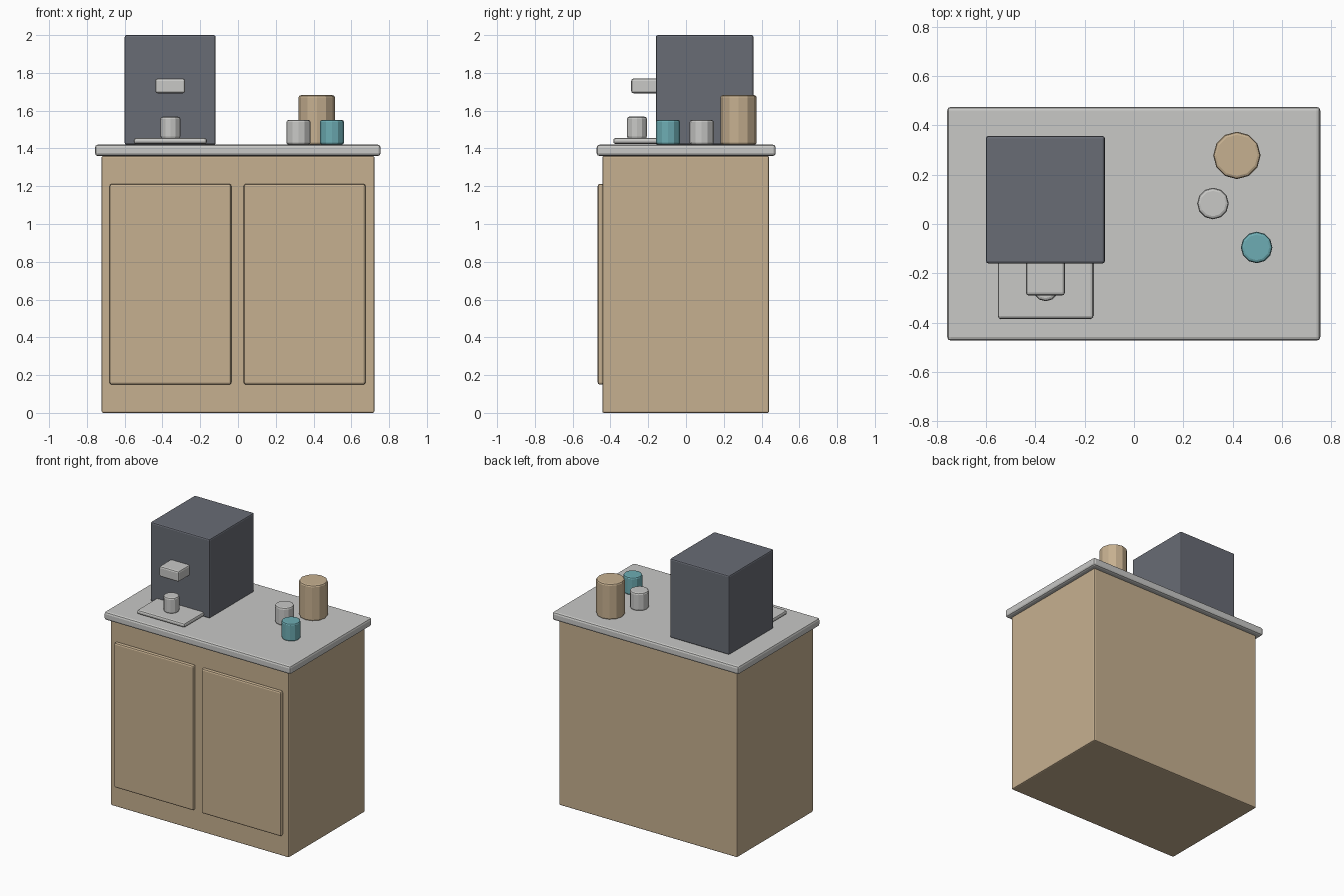
import bpy
import math

if "Cube" in bpy.data.objects:
    bpy.data.objects.remove(bpy.data.objects["Cube"])


def material(name, rgb):
    m = bpy.data.materials.new(name)
    m.diffuse_color = (*rgb, 1)
    m.use_nodes = True
    m.node_tree.nodes["Principled BSDF"].inputs["Base Color"].default_value = m.diffuse_color
    return m


WOOD = material("tan_wood", (0.565, 0.434, 0.279))
STONE = material("light_grey", (0.58, 0.58, 0.565))
DARK = material("dark_grey", (0.14, 0.15, 0.178))
TEAL = material("teal", (0.153, 0.413, 0.451))


def finish(obj, name, mat, bevel):
    obj.name = name
    obj.data.materials.append(mat)
    bpy.ops.object.transform_apply(location=False, rotation=False, scale=True)
    mod = obj.modifiers.new("soft_edges", "BEVEL")
    mod.width = bevel
    mod.segments = 2
    mod.limit_method = "ANGLE"
    mod.angle_limit = math.radians(40)
    return obj


def box(name, x, y, z, mat, bevel):
    """Box from (low, high) ranges on each axis."""
    ranges = (x, y, z)
    bpy.ops.mesh.primitive_cube_add(size=1, location=[(a + b) / 2 for a, b in ranges])
    obj = bpy.context.object
    obj.scale = [b - a for a, b in ranges]
    return finish(obj, name, mat, bevel)


def cup(name, x, y, radius, z, mat, bevel):
    """Twelve-sided upright cylinder."""
    bpy.ops.mesh.primitive_cylinder_add(vertices=12, radius=radius, depth=z[1] - z[0],
                                        location=(x, y, (z[0] + z[1]) / 2))
    return finish(bpy.context.object, name, mat, bevel)


# Cabinet, its two doors and the worktop
box("cabinet", (-0.722, 0.722), (-0.443, 0.44), (0, 1.36), WOOD, 0.008)
for side, x in (("left", (-0.68, -0.035)), ("right", (0.03, 0.675))):
    box(side + "_door", x, (-0.468, -0.435), (0.15, 1.212), WOOD, 0.012)
box("worktop", (-0.757, 0.755), (-0.473, 0.475), (1.36, 1.42), STONE, 0.015)

# Coffee machine with spout, drip tray and cup
box("machine_body", (-0.6, -0.118), (-0.16, 0.357), (1.42, 2.0), DARK, 0.01)
box("machine_spout", (-0.438, -0.28), (-0.29, -0.13), (1.692, 1.77), STONE, 0.012)
box("drip_tray", (-0.552, -0.165), (-0.385, -0.13), (1.424, 1.455), STONE, 0.012)
cup("machine_cup", -0.358, -0.26, 0.053, (1.452, 1.568), STONE, 0.012)

# Items on the right of the worktop
cup("storage_jar", 0.417, 0.278, 0.096, (1.42, 1.682), WOOD, 0.012)
cup("grey_cup", 0.32, 0.083, 0.064, (1.42, 1.551), STONE, 0.012)
cup("teal_cup", 0.497, -0.095, 0.064, (1.42, 1.551), TEAL, 0.012)
